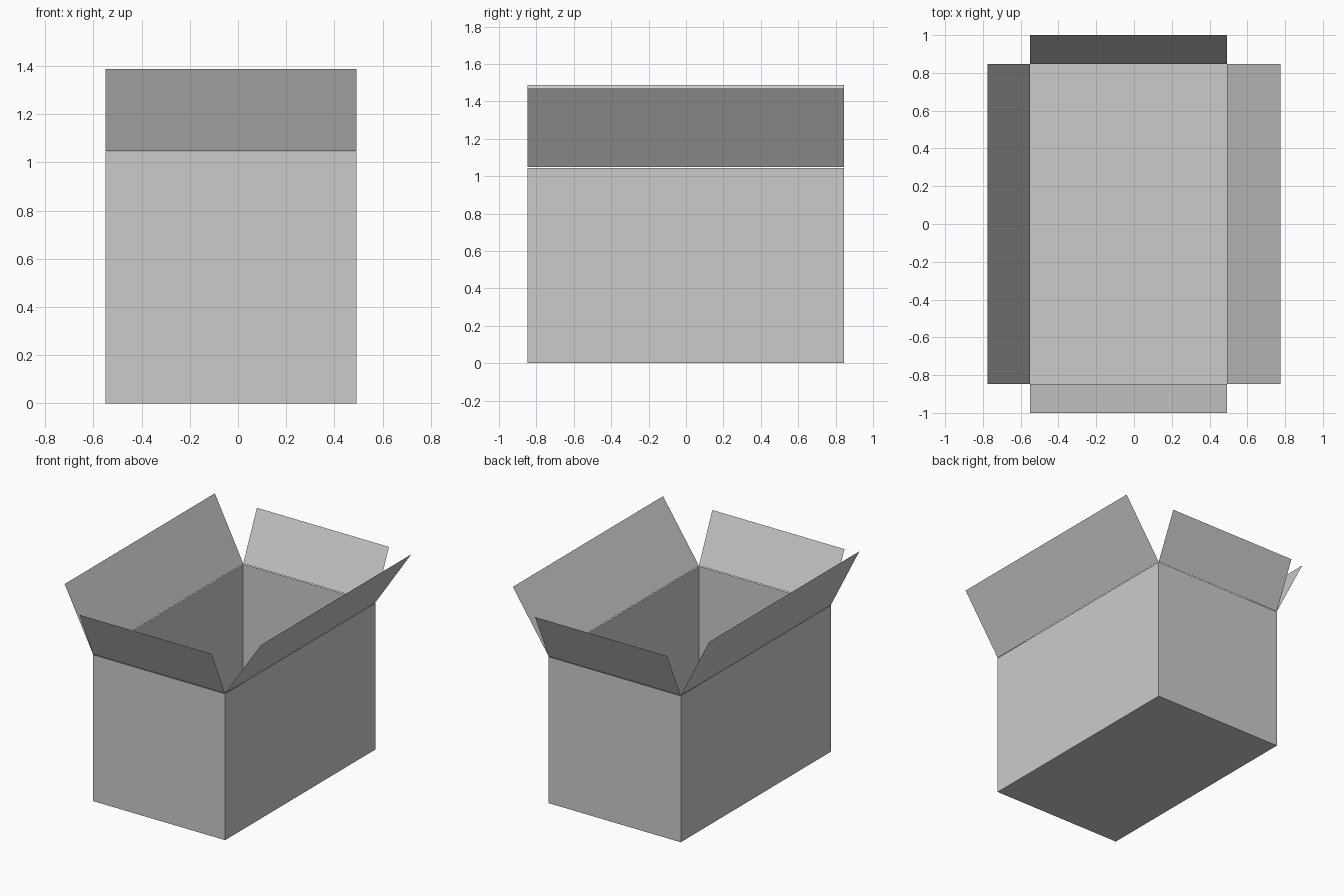
import bpy, bmesh

if "Cube" in bpy.data.objects:
    bpy.data.objects.remove(bpy.data.objects["Cube"])

X0, X1, Y0, Y1, H = -0.551, 0.492, -0.848, 0.846, 1.045
corners = [(X0, Y0), (X1, Y0), (X1, Y1), (X0, Y1)]


def make_object(name, bm):
    mesh = bpy.data.meshes.new(name)
    bm.to_mesh(mesh)
    bm.free()
    obj = bpy.data.objects.new(name, mesh)
    bpy.context.collection.objects.link(obj)
    return obj


# Open carton body: paper-thin floor with four walls pulled up from it
bm = bmesh.new()
floor = bm.faces.new([bm.verts.new((x, y, 0)) for x, y in reversed(corners)])
walls = bmesh.ops.extrude_edge_only(bm, edges=floor.edges[:])["geom"]
top = [g for g in walls if isinstance(g, bmesh.types.BMVert)]
bmesh.ops.translate(bm, verts=top, vec=(0, 0, H))
bmesh.ops.recalc_face_normals(bm, faces=bm.faces[:])
make_object("carton_body", bm)


# Flaps: single sheets hinged on each top edge, leaning outward
def flap(name, side, lean, top_z):
    (ax, ay), (bx, by) = corners[side], corners[(side + 1) % 4]
    dx, dy = lean
    hinge = H + 0.003
    bm = bmesh.new()
    bm.faces.new([bm.verts.new(p) for p in (
        (ax, ay, hinge), (bx, by, hinge),
        (bx + dx, by + dy, top_z), (ax + dx, ay + dy, top_z))])
    make_object(name, bm)


flap("front_flap", 0, (0, -1.0 - Y0), 1.387)
flap("right_flap", 1, (0.775 - X1, 0), 1.468)
flap("back_flap", 2, (0, 1.0 - Y1), 1.387)
flap("left_flap", 3, (-0.775 - X0, 0), 1.489)
